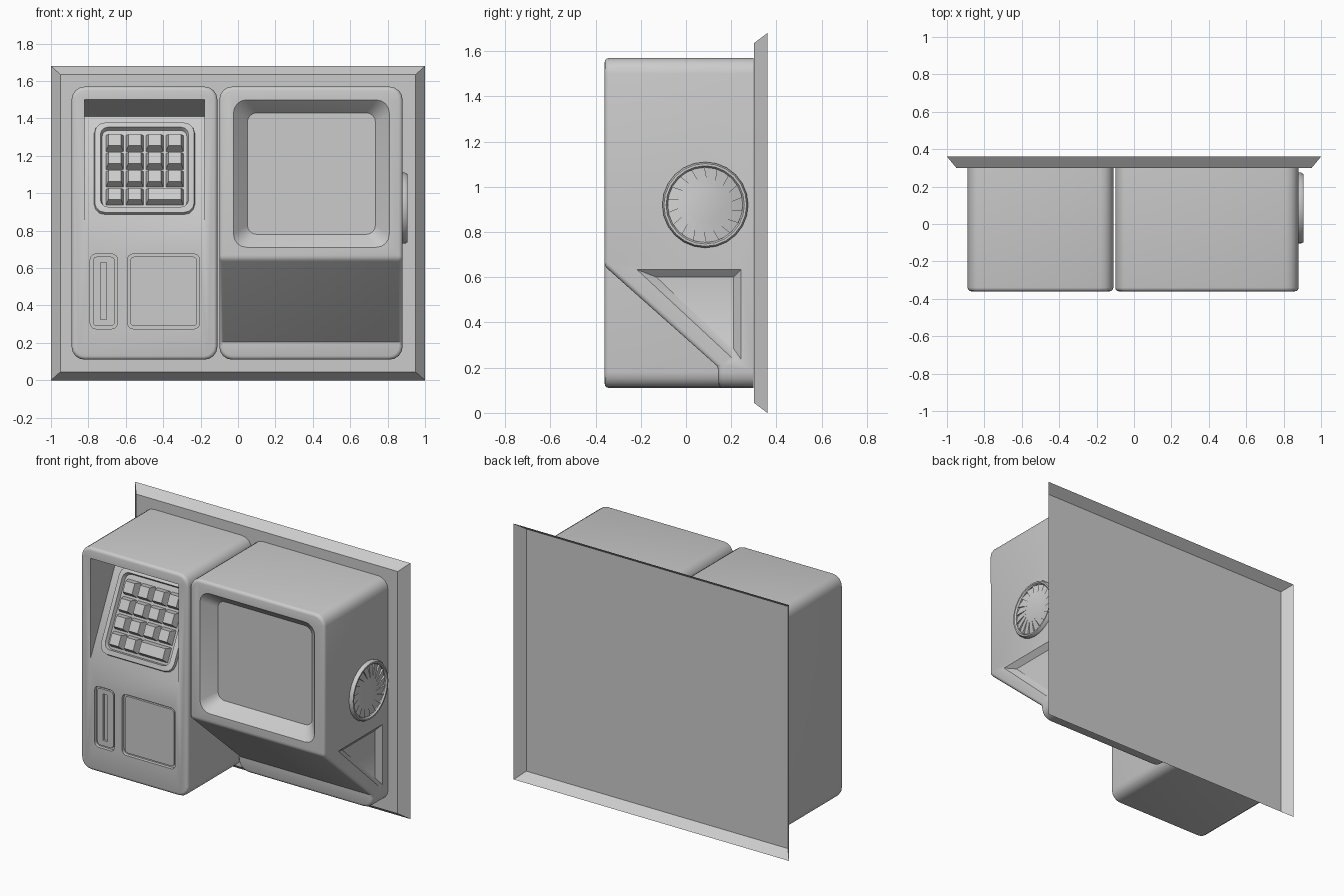
import bpy, bmesh, math
from math import sin, cos, pi

if "Cube" in bpy.data.objects:
    bpy.data.objects.remove(bpy.data.objects["Cube"])


def rrect(x0, x1, z0, z1, y, r=0.0, seg=4):
    """Rounded rectangle in the xz plane at depth y."""
    if r == 0:
        return [(x0, y, z0), (x1, y, z0), (x1, y, z1), (x0, y, z1)]
    pts = []
    for cx, cz, a in ((x0 + r, z0 + r, pi), (x1 - r, z0 + r, 1.5 * pi),
                      (x1 - r, z1 - r, 0), (x0 + r, z1 - r, 0.5 * pi)):
        for i in range(seg + 1):
            t = a + i / seg * pi / 2
            pts.append((cx + r * cos(t), y, cz + r * sin(t)))
    return pts


def prism_x(x, yz):
    return [(x, y, z) for y, z in yz]


def finish(name, bm):
    bmesh.ops.recalc_face_normals(bm, faces=bm.faces)
    me = bpy.data.meshes.new(name)
    bm.to_mesh(me)
    bm.free()
    ob = bpy.data.objects.new(name, me)
    bpy.context.collection.objects.link(ob)
    return ob


def loft(name, loops, cap0=True, cap1=True, ring=False):
    """Skin a series of matching outlines."""
    bm = bmesh.new()
    vs = [[bm.verts.new(p) for p in lp] for lp in loops]
    n = len(vs[0])
    pairs = list(zip(vs, vs[1:])) + ([(vs[-1], vs[0])] if ring else [])
    for a, b in pairs:
        for i in range(n):
            j = (i + 1) % n
            bm.faces.new((a[i], a[j], b[j], b[i]))
    if cap0 and not ring:
        bm.faces.new(vs[0])
    if cap1 and not ring:
        bm.faces.new(vs[-1])
    return finish(name, bm)


def cut(ob, cutter):
    cutter.hide_render = True
    m = ob.modifiers.new("cut", 'BOOLEAN')
    m.operation = 'DIFFERENCE'
    m.solver = 'EXACT'
    m.object = cutter
    bpy.context.view_layer.objects.active = ob
    bpy.ops.object.modifier_apply(modifier=m.name)
    bpy.data.objects.remove(cutter)


def soften(ob, width):
    """Round the convex hard edges, leaving the back outline alone."""
    bm = bmesh.new()
    bm.from_mesh(ob.data)
    edges = [e for e in bm.edges if len(e.link_faces) == 2 and e.is_convex
             and e.calc_face_angle() > math.radians(30)
             and min(v.co.y for v in e.verts) < 0.29]
    bmesh.ops.bevel(bm, geom=edges, offset=width, segments=3, profile=0.5,
                    affect='EDGES', clamp_overlap=False)
    bm.to_mesh(ob.data)
    bm.free()


# Wall plate: flared shell, open at the back
loft("wall_plate", [rrect(-.95, .95, .045, 1.635, .30), rrect(-1, 1, 0, 1.68, .36)], cap1=False)

# Left housing with the keypad recess
left = loft("keypad_housing", [rrect(-.89, -.11, .11, 1.57, -.36, .07),
                               rrect(-.89, -.11, .11, 1.57, .299, .07)])
soften(left, .02)
recess = [(-.40, .759), (-.08, 1.41), (-.40, 1.513)]
cut(left, loft("cutter", [prism_x(-.82, recess), prism_x(-.18, recess)]))

# Card slot and square hatch, each set in a shallow groove
for name, x0, x1 in (("card_slot", -.79, -.645), ("square_hatch", -.59, -.205)):
    cut(left, loft("cutter", [rrect(x0, x1, .275, .675, -.40, .03),
                              rrect(x0, x1, .275, .675, -.338, .03)]))
    g = .014
    loops = [rrect(x0 + g, x1 - g, .275 + g, .675 - g, y, .022) for y in (-.335, -.352)]
    if name == "card_slot":
        loops += [rrect(-.735, -.702, .325, .63, y, .004) for y in (-.352, -.338)]
    loft(name, loops)

# Right housing: undercut wedge, screen opening, triangular side recess
right = loft("screen_housing", [rrect(-.10, .88, .11, 1.57, -.36, .07),
                                rrect(-.10, .88, .11, 1.57, .299, .07)])
wedge = [(-.5, .773), (.14, .205), (.15, 0), (-.5, 0)]
cut(right, loft("cutter", [prism_x(-.3, wedge), prism_x(1.1, wedge)]))
soften(right, .02)
cut(right, loft("cutter", [rrect(-.025, .81, .71, 1.50, -.40, .07),
                           rrect(-.025, .81, .71, 1.50, -.361, .07),
                           rrect(-.01, .795, .725, 1.485, -.345, .065),
                           rrect(.05, .735, .78, 1.43, -.28, .05)]))
outer = [(-.22, .635), (.245, .635), (.245, .235), (.21, .235)]
inner = [(-.13, .60), (.21, .60), (.21, .285), (.2, .285)]
cut(right, loft("cutter", [prism_x(.92, outer), prism_x(.881, outer), prism_x(.85, inner)]))

# Round side vent: ring and swirling fan
CY, CZ = .085, .92


def circle(r, x, n=24):
    return [(x, CY + r * cos(2 * pi * i / n), CZ + r * sin(2 * pi * i / n)) for i in range(n)]


loft("vent_ring", [circle(r, x) for r, x in ((.19, .87), (.19, .893), (.183, .905), (.173, .905),
                                             (.166, .895), (.166, .87))], ring=True)
bm = bmesh.new()
N = 18
hub = bm.verts.new((.899, CY, CZ))


def polar(r, k, x):
    a = 2 * pi * k / N
    return bm.verts.new((x, CY + r * cos(a), CZ + r * sin(a)))


for k in range(N):
    a0, a1 = polar(.075, k, .894), polar(.075, k + 1, .894)
    b0, b1 = polar(.168, k + .6, .883), polar(.168, k + 1.6, .897)
    c1 = polar(.168, k + 1.6, .883)
    bm.faces.new((hub, a0, a1))
    bm.faces.new((a0, b0, b1, a1))
    bm.faces.new((a1, b1, c1))
bmesh.ops.remove_doubles(bm, verts=bm.verts, dist=1e-5)
finish("vent_fan", bm)

# Keypad on the sloped panel: local z runs up the slope, local -y points out
parts = []
parts.append(loft("keypad_rim", [rrect(-.77, -.23, .05, .595, .004, .06, 3),
                                 rrect(-.765, -.235, .055, .59, -.018, .055, 3),
                                 rrect(-.735, -.265, .085, .56, -.024, .04, 3),
                                 rrect(-.725, -.275, .092, .552, .004, .035, 3)], ring=True))
P = .107
for row in range(4):
    for col in range(4):
        if row == 0 and col == 3:
            continue
        x0 = -.707 + col * P
        x1 = x0 + .095 + (P if row == 0 and col == 2 else 0)
        z0 = .106 + row * P
        z1 = z0 + .095
        t = .014
        parts.append(loft(f"key_{row}_{col}", [rrect(x0, x1, z0, z1, .003),
                                               rrect(x0 + t, x1 - t, z0 + t, z1 - t, -.045)]))
for ob in parts:
    ob.location = (0, -.36, .84)
    ob.rotation_euler.x = -math.atan2(.28, .57)

# Smooth shading with sharp edges kept
for ob in bpy.context.scene.objects:
    ob.select_set(True)
bpy.context.view_layer.objects.active = left
bpy.ops.object.shade_smooth_by_angle(angle=math.radians(32))
